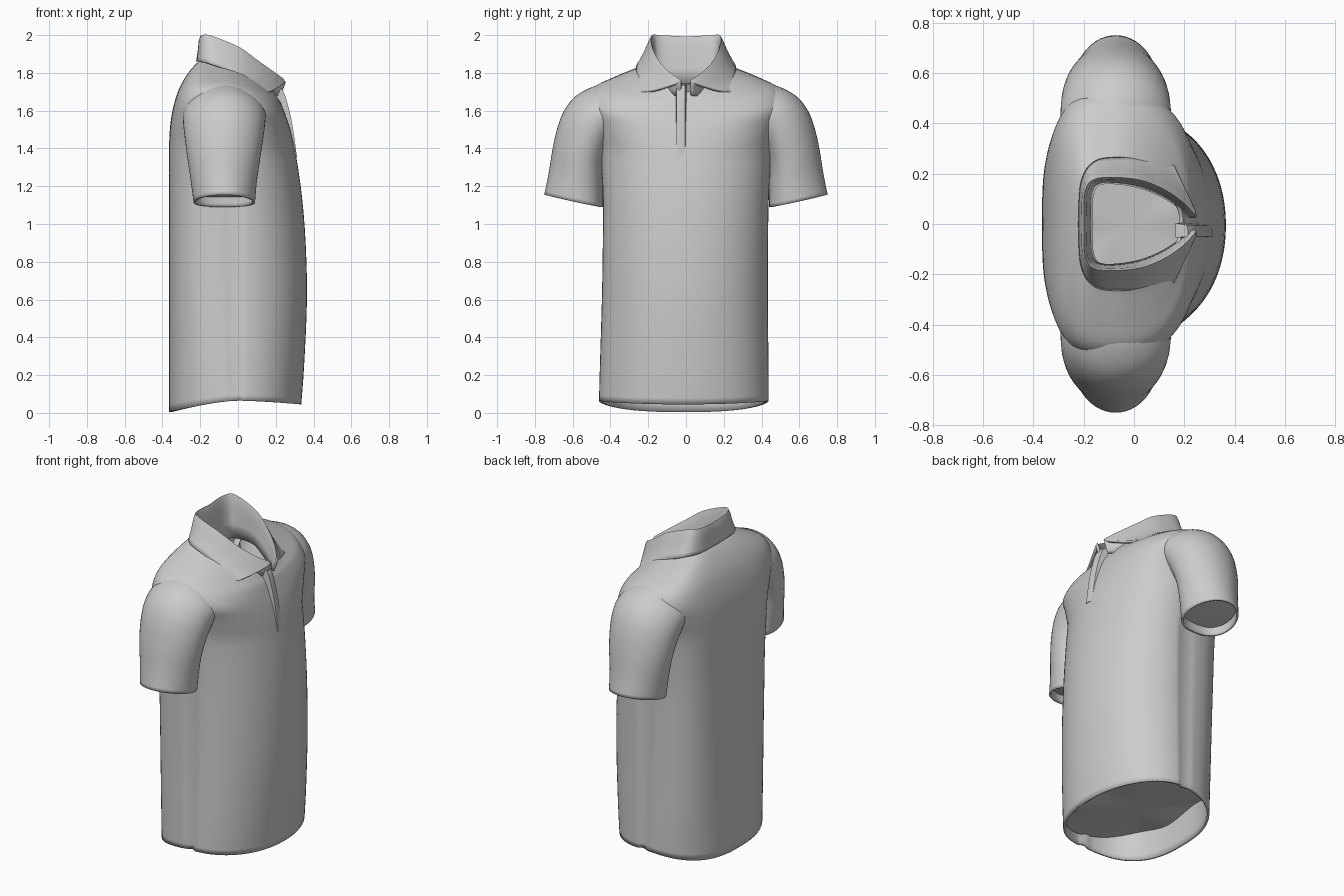
import bpy, bmesh, math
from mathutils import Vector

if "Cube" in bpy.data.objects:
    bpy.data.objects.remove(bpy.data.objects["Cube"])

SEG = 96


def spow(v, p):
    return math.copysign(abs(v) ** p, v)


def finish(name, bm, thickness=0.0, mirror=False, offset=-1):
    bmesh.ops.recalc_face_normals(bm, faces=bm.faces)
    me = bpy.data.meshes.new(name)
    bm.to_mesh(me)
    bm.free()
    ob = bpy.data.objects.new(name, me)
    bpy.context.collection.objects.link(ob)
    if mirror:
        m = ob.modifiers.new("mirror", 'MIRROR')
        m.use_axis = (False, True, False)
        m.merge_threshold = 0.002
    if thickness:
        s = ob.modifiers.new("cloth", 'SOLIDIFY')
        s.thickness = thickness
        s.offset = offset
    bpy.ops.object.select_all(action='DESELECT')
    ob.select_set(True)
    bpy.context.view_layer.objects.active = ob
    bpy.ops.object.shade_smooth_by_angle(angle=math.radians(50))
    return ob


def catmull(rows, steps):
    """Smoothly resample a list of equal-length number tuples."""
    out = []
    for i in range(len(rows) - 1):
        p = [Vector(rows[min(max(i + k, 0), len(rows) - 1)]) for k in (-1, 0, 1, 2)]
        for j in range(steps):
            t = j / steps
            out.append(0.5 * (2 * p[1] + (p[2] - p[0]) * t
                              + (2 * p[0] - 5 * p[1] + 4 * p[2] - p[3]) * t * t
                              + (3 * p[1] - p[0] - 3 * p[2] + p[3]) * t ** 3))
    out.append(Vector(rows[-1]))
    return out


def skin(bm, rings, closed=True):
    vs = [[bm.verts.new(p) for p in r] for r in rings]
    for a, b in zip(vs, vs[1:]):
        n = len(a)
        for i in range(n if closed else n - 1):
            j = (i + 1) % n
            bm.faces.new((a[i], a[j], b[j], b[i]))
    return vs


# Torso: each ring = front x, front z, back x, back z, half width, side x, side z
TORSO = [
    (.335, .045, -.365, .004, .450, .0, .065),
    (.350, .25, -.365, .25, .447, .0, .25),
    (.365, .60, -.365, .60, .440, .0, .60),
    (.358, .90, -.365, .90, .438, .0, .90),
    (.338, 1.15, -.365, 1.15, .440, .0, 1.15),
    (.306, 1.37, -.365, 1.40, .455, -.02, 1.40),
    (.280, 1.49, -.358, 1.53, .490, -.05, 1.53),
    (.254, 1.57, -.340, 1.63, .525, -.07, 1.64),
    (.227, 1.64, -.310, 1.72, .490, -.08, 1.722),
    (.208, 1.67, -.270, 1.79, .390, -.08, 1.772),
    (.198, 1.69, -.230, 1.84, .270, -.08, 1.82),
    (.195, 1.70, -.195, 1.87, .180, -.07, 1.86),
]


def torso_ring(r, scale=1.0):
    xf, zf, xb, zb, yw, xs, zs = r
    n_back = 2.5 + 0.9 * min(zs / 1.3, 1)               # flatter upper back
    n_front = 2.1 + 0.6 * max(0, 1 - abs(zs - 1.65) / .25)  # boxier shoulders
    lean = -0.012 * max(0, 1 - zs / 1.2)                # hem hangs a touch sideways
    pts = []
    for i in range(SEG):
        a = 2 * math.pi * i / SEG
        c, s = math.cos(a), math.sin(a)
        n = n_front if c > 0 else n_back
        u, v = abs(spow(c, 2 / n)), spow(s, 2 / n)
        xe, ze = (xf, zf) if c > 0 else (xb, zb)
        if i in (SEG // 4, 3 * SEG // 4) and zs < 1.2:
            v *= 0.965                                  # side seam groove
        pts.append(Vector((xs + (xe - xs) * u * scale, yw * v * scale + lean,
                           zs + (ze - zs) * u ** 1.5)))
    return pts


bm = bmesh.new()
skin(bm, [torso_ring(r) for r in catmull(TORSO, 4)])
finish("shirt_body", bm, 0.014)

# Inner lining sloping up from the front hem to the inside of the back
bm = bmesh.new()
lining = torso_ring(TORSO[1], 0.955)
for p in lining:
    p.z = 0.125 - 0.2 * p.x + 0.015 * math.sin(14 * p.y)
bm.faces.new([bm.verts.new(p) for p in lining])
bmesh.ops.poke(bm, faces=bm.faces[:])
finish("bottom_lining", bm)

# Sleeves: each ring = inner y, inner z, outer y, outer z, back x, front x
SLEEVE = [
    (.440, 1.09, .750, 1.155, -.235, .090),
    (.440, 1.20, .727, 1.27, -.250, .100),
    (.435, 1.32, .706, 1.40, -.268, .118),
    (.400, 1.42, .678, 1.52, -.282, .134),
    (.350, 1.49, .640, 1.61, -.290, .144),
    (.290, 1.53, .580, 1.68, -.290, .145),
    (.240, 1.56, .490, 1.728, -.270, .115),
    (.230, 1.58, .400, 1.750, -.210, .040),
]


def sleeve_ring(r, scale=1.0, lift=0.0):
    yi, zi, yo, zo, xb, xf = r
    pts = []
    for i in range(48):
        a = 2 * math.pi * i / 48
        c, s = math.cos(a) * scale, math.sin(a) * scale
        t = ((1 + c) / 2) ** 1.2
        pts.append(Vector(((xb + xf) / 2 + (xf - xb) / 2 * s,
                           yi + (yo - yi) * t,
                           zi + (zo - zi) * t ** 1.2 + lift)))
    return pts


bm = bmesh.new()
skin(bm, [sleeve_ring(r) for r in catmull(SLEEVE, 4)])
finish("sleeves", bm, 0.012, mirror=True)

bm = bmesh.new()
bm.faces.new([bm.verts.new(p) for p in sleeve_ring(SLEEVE[0], 0.92, 0.05)])
bmesh.ops.poke(bm, faces=bm.faces[:])
finish("sleeve_linings", bm, mirror=True)

# Collar stations from back centre to front: inner foot, fold line, leaf edge
COLLAR = [
    (-.172, .000, 1.74, -.198, .000, 1.978, -.214, .000, 1.860),
    (-.167, .120, 1.74, -.194, .130, 1.985, -.204, .165, 1.858),
    (-.125, .165, 1.74, -.145, .182, 1.984, -.150, .246, 1.848),
    (.000, .155, 1.74, .000, .180, 1.925, -.040, .260, 1.808),
    (.100, .120, 1.70, .100, .148, 1.855, .050, .258, 1.755),
    (.180, .070, 1.68, .185, .095, 1.795, .105, .256, 1.714),
    (.220, .030, 1.68, .248, .030, 1.750, .148, .245, 1.692),
]
tracks = [catmull([c[3 * k:3 * k + 3] for c in COLLAR], 6) for k in range(3)]
rows = []
for foot, fold, edge in zip(*tracks):
    row = [foot.lerp(fold, t) for t in (0, .35, .7, .93)]
    row.append(fold + Vector((0, 0, .006)))
    for t in (.07, .3, .55, .8, 1):
        p = fold.lerp(edge, t)
        p.z -= 0.008 * math.sin(math.pi * t)            # slight concave drape
        row.append(p)
    rows.append(row)
bm = bmesh.new()
skin(bm, rows, closed=False)
finish("collar", bm, 0.016, mirror=True, offset=0)

# Button placket: a raised strip following the chest below the collar
PLACKET = [(.215, 1.735), (.245, 1.69), (.272, 1.60), (.292, 1.50), (.312, 1.355)]
bm = bmesh.new()
skin(bm, [[Vector((x - back, y, z)) for back, y in
           ((.05, .004), (.006, -.004), (.0, -.028), (.0, -.050), (.05, -.054))]
          for x, z in catmull(PLACKET, 5)])
bmesh.ops.holes_fill(bm, edges=bm.edges[:], sides=0)
finish("placket", bm)
